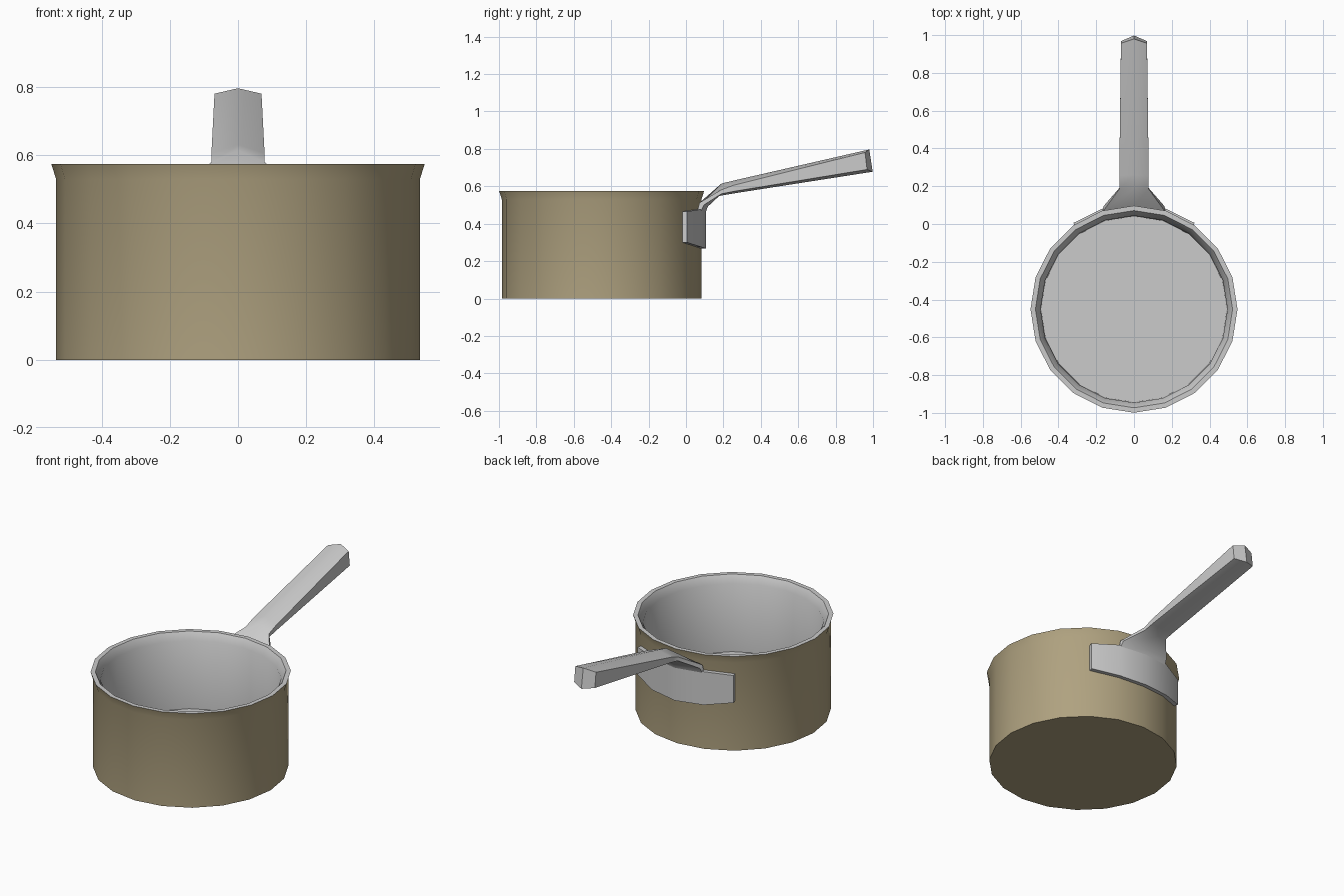
import bpy, bmesh
from math import sin, cos, radians

if "Cube" in bpy.data.objects:
    bpy.data.objects.remove(bpy.data.objects["Cube"])

SIDES = 20
CY = -0.451          # pot centre on y
OLIVE = (0.43, 0.36, 0.215, 1)
GREY = (0.64, 0.64, 0.64, 1)

def finish(name, bm, colour, recalc=True):
    if recalc:
        bmesh.ops.recalc_face_normals(bm, faces=bm.faces)
    me = bpy.data.meshes.new(name)
    bm.to_mesh(me)
    bm.free()
    ob = bpy.data.objects.new(name, me)
    bpy.context.collection.objects.link(ob)
    mat = bpy.data.materials.new(name + "_colour")
    mat.diffuse_color = colour
    mat.use_nodes = True
    mat.node_tree.nodes["Principled BSDF"].inputs["Base Color"].default_value = mat.diffuse_color
    me.materials.append(mat)
    bpy.ops.object.select_all(action='DESELECT')
    ob.select_set(True)
    bpy.context.view_layer.objects.active = ob
    bpy.ops.object.shade_smooth_by_angle(angle=radians(35))
    return ob

def polar(r, deg, z):
    # deg measured from +y, towards +x
    return (r * sin(radians(deg)), CY + r * cos(radians(deg)), z)

def bridge(bm, a, b):
    n = len(a)
    for i in range(n):
        j = (i + 1) % n
        bm.faces.new((a[i], a[j], b[j], b[i]))

def lathe(name, profile, cap_first, colour):
    # profile runs so that faces point outward; one end is closed by a disc
    bm = bmesh.new()
    rings = [[bm.verts.new(polar(r, -360 / SIDES * i, z)) for i in range(SIDES)]
             for r, z in profile]
    for a, b in zip(rings, rings[1:]):
        bridge(bm, a, b)
    bm.faces.new(rings[0][::-1] if cap_first else rings[-1])
    return finish(name, bm, colour, recalc=False)

def loft(name, rings):
    # each end is closed by two halves, split between first and middle point
    bm = bmesh.new()
    vs = [[bm.verts.new(p) for p in ring] for ring in rings]
    for a, b in zip(vs, vs[1:]):
        bridge(bm, a, b)
    for end in (vs[0], vs[-1]):
        h = len(end) // 2
        bm.faces.new(end[:h + 1])
        bm.faces.new(end[h:] + end[:1])
    return finish(name, bm, GREY)

# coloured outside wall and base, flared at the lip
lathe("pot_outside", [(0.534, 0), (0.534, 0.53), (0.548, 0.575)], True, OLIVE)

# grey rim, inner wall and floor
lathe("pot_lining", [(0.548, 0.575), (0.522, 0.575), (0.495, 0.53), (0.492, 0.12)],
      False, GREY)

# curved bracket hugging the pot over four facets, ends slightly chamfered
shape = {0: (0.267, 0.48), 18: (0.276, 0.477), 36: (0.30, 0.465)}
bracket = []
for deg in (-36, -18, 0, 18, 36):
    lo, hi = shape[abs(deg)]
    out = deg * 35 / 36 if abs(deg) == 36 else deg
    bracket.append([polar(0.533, deg, lo), polar(0.558, out, lo),
                    polar(0.558, out, hi), polar(0.533, deg, hi)])
loft("handle_bracket", bracket)

# handle: six-sided sections given as half width and (y, z) of
# top crest, top side, bottom side, bottom keel
sections = [
    (0.165, (0.085, 0.465), (0.060, 0.465), (0.079, 0.465), (0.107, 0.465)),
    (0.160, (0.095, 0.520), (0.072, 0.512), (0.096, 0.500), (0.117, 0.492)),
    (0.078, (0.190, 0.615), (0.185, 0.580), (0.190, 0.560), (0.175, 0.548)),
    (0.078, (0.260, 0.632), (0.255, 0.606), (0.255, 0.573), (0.255, 0.562)),
    (0.069, (0.980, 0.797), (0.957, 0.781), (0.968, 0.690), (0.998, 0.678)),
]
loft("handle", [[(0, *crest), (w, *top), (w, *bot), (0, *keel), (-w, *bot), (-w, *top)]
                for w, crest, top, bot, keel in sections])
